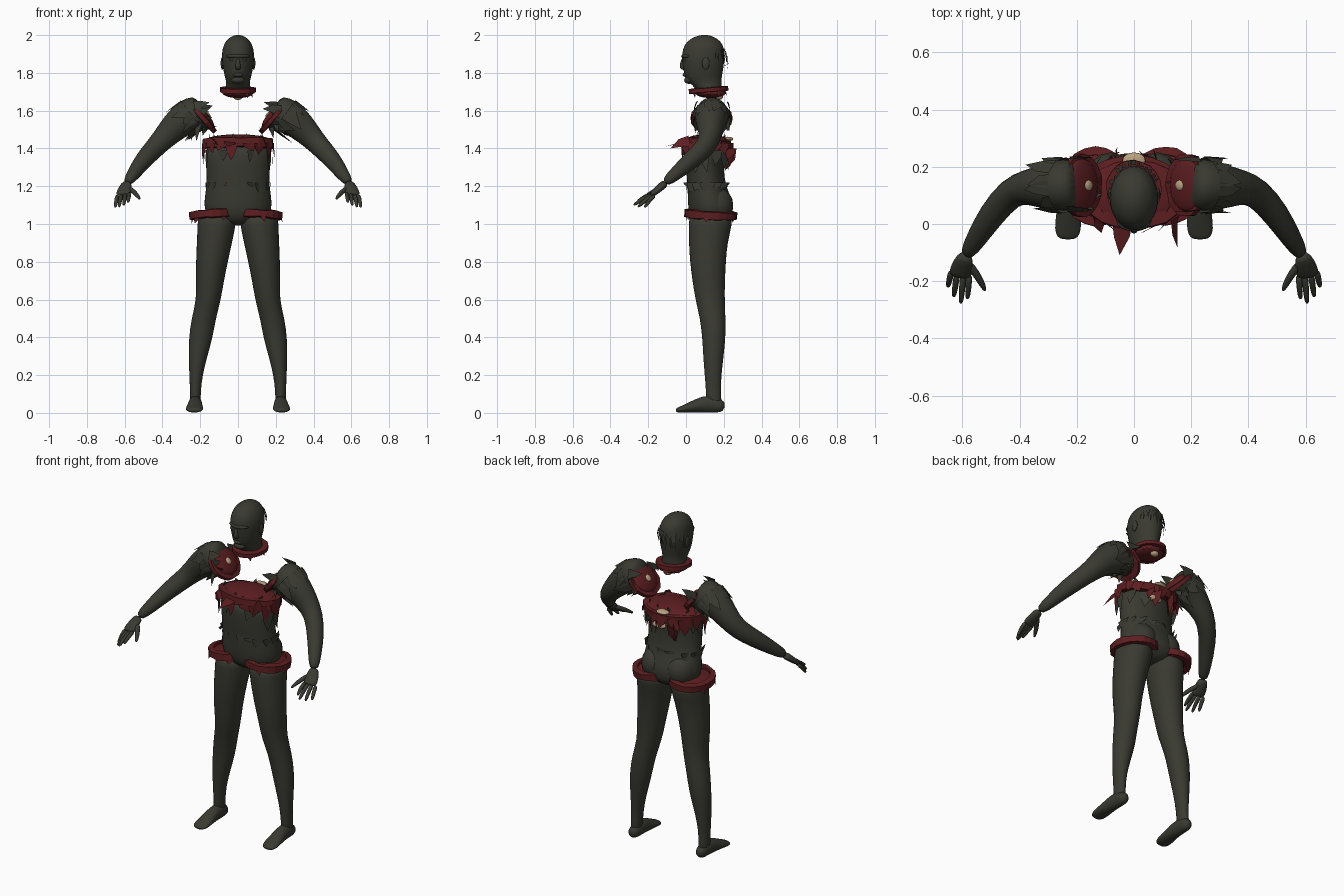
import bpy, bmesh, math, random
from mathutils import Vector

random.seed(4)
cube = bpy.data.objects.get("Cube")
if cube:
    bpy.data.objects.remove(cube)


def material(name, r, g, b):
    m = bpy.data.materials.new(name)
    m.use_nodes = True
    m.diffuse_color = (r, g, b, 1)
    bsdf = m.node_tree.nodes["Principled BSDF"]
    bsdf.inputs["Base Color"].default_value = (r, g, b, 1)
    bsdf.inputs["Roughness"].default_value = 0.8
    return m


SKIN = material("dark grey green skin", 0.041, 0.042, 0.031)
RED = material("dark red flesh", 0.11, 0.013, 0.015)
BONE = material("pale bone", 0.5, 0.36, 0.22)
EYE = material("dull yellow eye", 0.16, 0.15, 0.08)
X, Y, Z = Vector((1, 0, 0)), Vector((0, 1, 0)), Vector((0, 0, 1))
DOWN = -Z
SIDES = (("left", 1), ("right", -1))


def finish(name, bm, mat, smooth=True, subdivide=0):
    bmesh.ops.recalc_face_normals(bm, faces=bm.faces)
    for f in bm.faces:
        f.smooth = smooth
    mesh = bpy.data.meshes.new(name)
    bm.to_mesh(mesh)
    bm.free()
    mesh.materials.append(mat)
    ob = bpy.data.objects.new(name, mesh)
    bpy.context.collection.objects.link(ob)
    if subdivide:
        ob.modifiers.new("rounding", "SUBSURF").levels = subdivide
        ob.modifiers["rounding"].render_levels = subdivide
    return ob


def loft(name, sections, mat=SKIN, side=1, flat=False, seg=16):
    """Skin ellipses (x, y, z, radius, radius) along a path."""
    bm, rings = bmesh.new(), []
    pts = [Vector((s[0] * side, s[1], s[2])) for s in sections]
    for i, s in enumerate(sections):
        t = pts[min(i + 1, len(pts) - 1)] - pts[max(i - 1, 0)]
        u = X if flat else t.cross(Z).normalized()
        v = Y if flat else u.cross(t).normalized()
        ring = []
        for k in range(seg):
            a = math.tau * k / seg
            ring.append(bm.verts.new(pts[i] + u * s[3] * math.cos(a) + v * s[4] * math.sin(a)))
        rings.append(ring)
    for lo, hi in zip(rings, rings[1:]):
        for k in range(seg):
            n = (k + 1) % seg
            bm.faces.new((lo[k], lo[n], hi[n], hi[k]))
    bm.faces.new(rings[0])
    bm.faces.new(rings[-1])
    return finish(name, bm, mat, True, 1)


def ball(name, centre, size, mat=SKIN, rot=(0, 0, 0)):
    bm = bmesh.new()
    bmesh.ops.create_uvsphere(bm, u_segments=16, v_segments=10, radius=1)
    ob = finish(name, bm, mat)
    ob.location, ob.scale, ob.rotation_euler = centre, size, rot
    return ob


def rim(name, centre, rx, ry, width, height, rot=(0, 0, 0)):
    """Ragged flesh ring with a faceted section."""
    bm, rings = bmesh.new(), []
    for i in range(20):
        a = math.tau * i / 20
        j = random.uniform(0.85, 1.15)
        rings.append([bm.verts.new(((rx + w * width * j) * math.cos(a),
                                    (ry + w * width * j) * math.sin(a), h * height * j))
                      for w, h in ((-1, -1), (1, -0.8), (1, 0.8), (-1, 1))])
    for i in range(20):
        a, b = rings[i], rings[(i + 1) % 20]
        for k in range(4):
            n = (k + 1) % 4
            bm.faces.new((a[k], b[k], b[n], a[n]))
    ob = finish(name, bm, RED, False)
    ob.location, ob.rotation_euler = centre, rot
    return ob


def shreds(name, centre, d, u, rx, ry, count, length, width, flare, mat, start=0, sweep=math.tau):
    """Torn leaf-shaped strips around an ellipse, pointing along d."""
    bm, c, d = bmesh.new(), Vector(centre), Vector(d).normalized()
    u = (u - d * u.dot(d)).normalized()
    v = d.cross(u)
    for i in range(count):
        a = start + sweep * (i + random.uniform(-0.3, 0.3)) / count
        p = c + u * rx * math.cos(a) + v * ry * math.sin(a)
        out = (p - c).normalized()
        side = d.cross(out) * width * random.uniform(0.7, 1.3)
        l, f = length * random.uniform(0.4, 1.1), flare * random.uniform(0.3, 1.3)
        mid = p + d * l * 0.5 + out * f * 0.7
        tip = p + d * l + out * f + side * random.uniform(-0.6, 0.6)
        bm.faces.new([bm.verts.new(q) for q in (p - side, p + side, mid + side * 0.8, tip, mid - side * 0.7)])
    return finish(name, bm, mat, False)


# Head and neck
loft("head", [(0, .13, 1.675, .068, .06), (0, .12, 1.72, .07, .07), (0, .103, 1.748, .062, .088),
              (0, .09, 1.775, .07, .1), (0, .092, 1.83, .083, .11), (0, .09, 1.88, .088, .116),
              (0, .093, 1.93, .085, .113), (0, .095, 1.97, .067, .09),
              (0, .097, 1.993, .036, .05), (0, .097, 2.001, .012, .015)], flat=True)
loft("nose", [(0, -.012, 1.885, .009, .008), (0, -.02, 1.85, .012, .013),
              (0, -.022, 1.828, .018, .015), (0, -.01, 1.815, .012, .01)], flat=True, seg=8)
ball("brow", (0, .012, 1.888), (.062, .038, .016))
ball("lips", (0, .008, 1.79), (.03, .026, .014))
ball("chin", (0, .016, 1.762), (.036, .026, .02))
for label, s in SIDES:
    ball(label + "_ear", (s * .083, .105, 1.85), (.009, .02, .033))
    ball(label + "_eye", (s * .035, -.008, 1.867), (.013, .01, .005), EYE)
shreds("hair", (0, .1, 1.93), DOWN, X, .08, .106, 14, .11, .007, .016, SKIN, math.pi * 1.08, math.pi * .84)

# Severed neck
rim("neck_wound", (0, .12, 1.71), .08, .085, .018, .014, (.08, 0, 0))
ball("neck_stump", (0, .13, 1.693), (.08, .08, .026), RED)
ball("neck_bone", (0, .175, 1.675), (.025, .022, .018), BONE)
shreds("neck_shreds", (0, .12, 1.71), DOWN, X, .08, .085, 12, .04, .02, .008, RED)

# Torso and pelvis
loft("torso", [(0, .13, .99, .05, .05), (0, .135, 1.02, .155, .105), (0, .132, 1.08, .182, .122),
               (0, .124, 1.14, .178, .116), (0, .11, 1.2, .168, .102), (0, .1, 1.28, .166, .1),
               (0, .1, 1.36, .174, .102), (0, .105, 1.43, .178, .102)], flat=True, seg=24)
shreds("waist_tear", (0, .11, 1.22), DOWN, X, .171, .104, 16, .05, .04, .001, SKIN)
rim("torso_wound", (0, .11, 1.425), .165, .105, .024, .03, (-.08, 0, 0))
ball("torso_stump", (0, .11, 1.44), (.178, .115, .035), RED)
shreds("torso_red_flaps", (0, .11, 1.43), DOWN, X, .187, .128, 15, .09, .042, .006, RED)
shreds("torso_skin_shreds", (0, .105, 1.39), DOWN, X, .182, .112, 10, .11, .03, .004, SKIN)
shreds("torso_spikes", (0, .11, 1.44), Z, X, .15, .095, 10, .04, .018, .005, SKIN)
for x, length in ((-.04, .13), (.14, .1), (-.12, .07)):
    shreds("front_flap", (x, .02, 1.44), (x * .3, -1, -.25), X, 0.001, 0.001, 1, length, .03, .001, RED)
shreds("back_flap", (.02, .22, 1.4), DOWN, X, .1, .015, 4, .12, .03, .008, RED, math.pi, math.pi)
ball("spine_bone", (.03, .215, 1.36), (.045, .018, .02), BONE)
ball("spine_top", (0, .222, 1.45), (.04, .028, .012), BONE)

for label, s in SIDES:
    # Legs
    ball(label + "_buttock", (s * .082, .15, 1.1), (.088, .1, .1))
    loft(label + "_leg", [(.112, .13, 1.06, .104, .118), (.112, .13, 1, .104, .118), (.125, .117, .9, .095, .104),
                          (.138, .116, .8, .086, .097), (.149, .12, .7, .076, .088), (.155, .127, .6, .066, .079),
                          (.182, .142, .5, .066, .069), (.197, .148, .4, .064, .063), (.212, .145, .3, .051, .055),
                          (.223, .143, .2, .035, .045), (.226, .145, .1, .028, .038),
                          (.227, .15, .03, .031, .046)], side=s, flat=True)
    loft(label + "_foot", [(.226, .205, .03, .02, .022), (.226, .18, .037, .034, .037), (.226, .12, .05, .036, .05),
                           (.228, .06, .038, .04, .038), (.23, 0, .024, .048, .023),
                           (.232, -.035, .016, .044, .015), (.232, -.055, .012, .028, .01)], side=s)
    tilt = (-.06, s * .06, 0)
    centre = (.122 * s - .012, .132, 1.05)
    rim(label + "_hip_wound", centre, .109, .124, .015, .023, tilt)
    ball(label + "_hip_stump", centre, (.11, .124, .018), RED, tilt)
    shreds(label + "_hip_shreds", centre, DOWN, X, .115, .128, 5, .05, .02, .01, RED)

    # Arms, with the torn end of the shoulder facing inwards
    loft(label + "_arm", [(.19, .14, 1.59, .085, .09), (.24, .137, 1.58, .095, .1), (.3, .13, 1.55, .082, .088),
                          (.37, .13, 1.48, .064, .07), (.43, .115, 1.415, .054, .057), (.5, .03, 1.34, .048, .05),
                          (.55, -.05, 1.27, .037, .037), (.59, -.115, 1.215, .026, .026)], side=s)
    tilt = (0, -s * .85, 0)
    rim(label + "_shoulder_wound", (s * .185, .135, 1.56), .083, .094, .016, .014, tilt)
    ball(label + "_shoulder_stump", (s * .185, .137, 1.57), (.085, .094, .028), RED, tilt)
    ball(label + "_shoulder_bone", (s * .162, .135, 1.578), (.022, .02, .012), BONE, tilt)
    shreds(label + "_shoulder_spikes", (s * .225, .138, 1.59), (-s, 0, .2), Y, .093, .098, 14, .09, .028, .001,
           SKIN, math.pi * (.9 if s < 0 else -.1), math.pi * 1.2)
    shreds(label + "_arm_shreds", (s * .245, .135, 1.577), (s, 0, -.75), Y, .094, .093, 14, .12, .03, .001, SKIN)
    shreds(label + "_armpit_shreds", (s * .2, .135, 1.53), (s * .2, 0, -1), Y, .07, .03, 6, .09, .018, .005, SKIN)

    # Hands
    loft(label + "_palm", [(.585, -.105, 1.22, .026, .024), (.597, -.135, 1.195, .036, .02),
                           (.606, -.17, 1.165, .042, .017), (.608, -.185, 1.152, .038, .013)], side=s, seg=12)
    tips = ((.582, -.262, 1.115), (.605, -.278, 1.1), (.63, -.255, 1.09), (.65, -.22, 1.088))
    for i, tip in enumerate(tips):
        base = Vector((.575 + .021 * i, -.175 + .004 * i, 1.162 - .003 * i))
        tip = Vector(tip)
        mid = base.lerp(tip, .5) + Z * .008
        loft(f"{label}_finger_{i + 1}", [(*base, .013, .013), (*mid, .012, .012), (*base.lerp(tip, .9), .01, .01),
                                         (*tip, .004, .004)], side=s, seg=8)
    loft(label + "_thumb", [(.585, -.13, 1.195, .016, .015), (.55, -.175, 1.17, .015, .014),
                            (.528, -.215, 1.145, .012, .011), (.519, -.235, 1.13, .005, .005)], side=s, seg=8)
